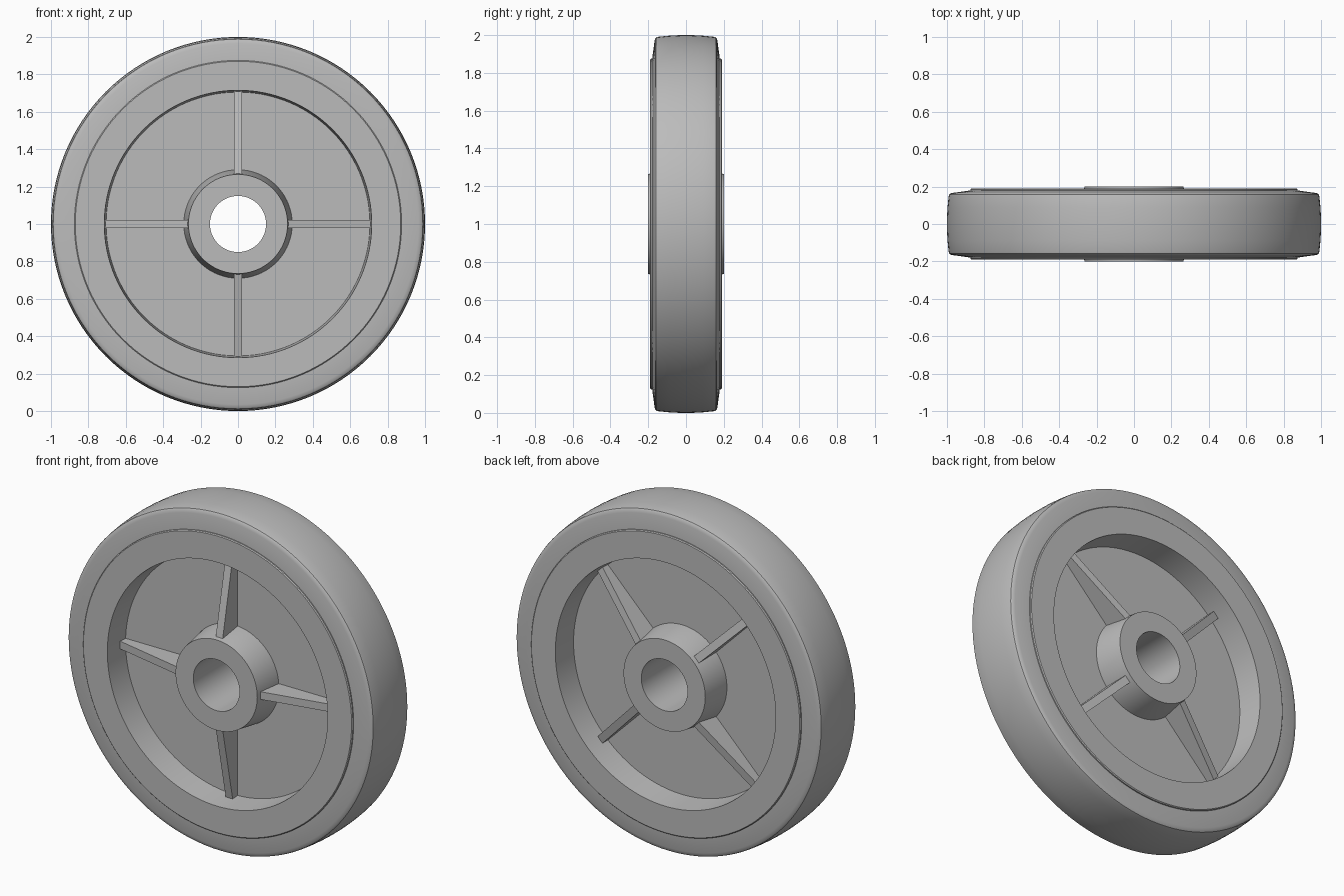
import bpy
import bmesh
import math
from mathutils import Matrix, Vector

SEGMENTS = 128
CENTRE = Vector((0, 0, 1))

if "Cube" in bpy.data.objects:
    bpy.data.objects.remove(bpy.data.objects["Cube"])

grey = bpy.data.materials.new("plain grey")
grey.use_nodes = True
grey.diffuse_color = (0.5, 0.5, 0.5, 1)
grey.node_tree.nodes["Principled BSDF"].inputs["Base Color"].default_value = grey.diffuse_color


def finish(name, bm, smooth=True):
    bmesh.ops.recalc_face_normals(bm, faces=bm.faces)
    mesh = bpy.data.meshes.new(name)
    bm.to_mesh(mesh)
    bm.free()
    mesh.materials.append(grey)
    obj = bpy.data.objects.new(name, mesh)
    obj.location = CENTRE
    bpy.context.collection.objects.link(obj)
    if smooth:
        bpy.ops.object.select_all(action='DESELECT')
        obj.select_set(True)
        bpy.context.view_layer.objects.active = obj
        bpy.ops.object.shade_smooth_by_angle(angle=math.radians(30))
    return obj


def lathe(name, half):
    """Revolve a section (radius, depth), mirrored front to back, about the y axis."""
    section = half + [(r, -d) for r, d in reversed(half)]
    bm = bmesh.new()
    rings = []
    for i in range(SEGMENTS):
        a = math.tau * i / SEGMENTS
        rings.append([bm.verts.new((r * math.cos(a), d, r * math.sin(a))) for r, d in section])
    for i, ring in enumerate(rings):
        following = rings[(i + 1) % SEGMENTS]
        for j in range(len(section)):
            k = (j + 1) % len(section)
            bm.faces.new((ring[j], ring[k], following[k], following[j]))
    return finish(name, bm)


def rib(name, angle, side):
    """Tapering rib from the hub to the rim, on the front (-1) or back (1)."""
    outline = [(0.24, 0.02), (0.24, 0.18), (0.715, 0.08), (0.715, 0.02)]
    bm = bmesh.new()
    face = bm.faces.new([bm.verts.new((r, side * d, -0.0225)) for r, d in outline])
    extruded = bmesh.ops.extrude_face_region(bm, geom=[face])
    moved = [v for v in extruded["geom"] if isinstance(v, bmesh.types.BMVert)]
    bmesh.ops.translate(bm, verts=moved, vec=(0, 0, 0.045))
    bmesh.ops.rotate(bm, verts=bm.verts, cent=(0, 0, 0), matrix=Matrix.Rotation(angle, 3, 'Y'))
    return finish(name, bm, smooth=False)


# Crowned tyre with rounded shoulders
lathe("tyre", [(0.85, 0.178), (0.885, 0.178), (0.965, 0.167), (0.98, 0.164), (0.988, 0.158),
               (0.991, 0.148), (0.997, 0.09), (1.0, 0.03)])

# Rim with its recessed web
lathe("rim_and_web", [(0.2, 0.035), (0.705, 0.035), (0.715, 0.19), (0.87, 0.19),
                      (0.875, 0.185), (0.875, 0.1)])

# Tapered hub with the axle bore
lathe("hub", [(0.15, 0.2), (0.265, 0.2), (0.29, 0.035)])

# Four ribs on each side, the back set turned by an eighth of a turn
for i in range(4):
    rib(f"front_rib_{i + 1}", i * math.pi / 2, -1)
    rib(f"back_rib_{i + 1}", (i + 0.5) * math.pi / 2, 1)
